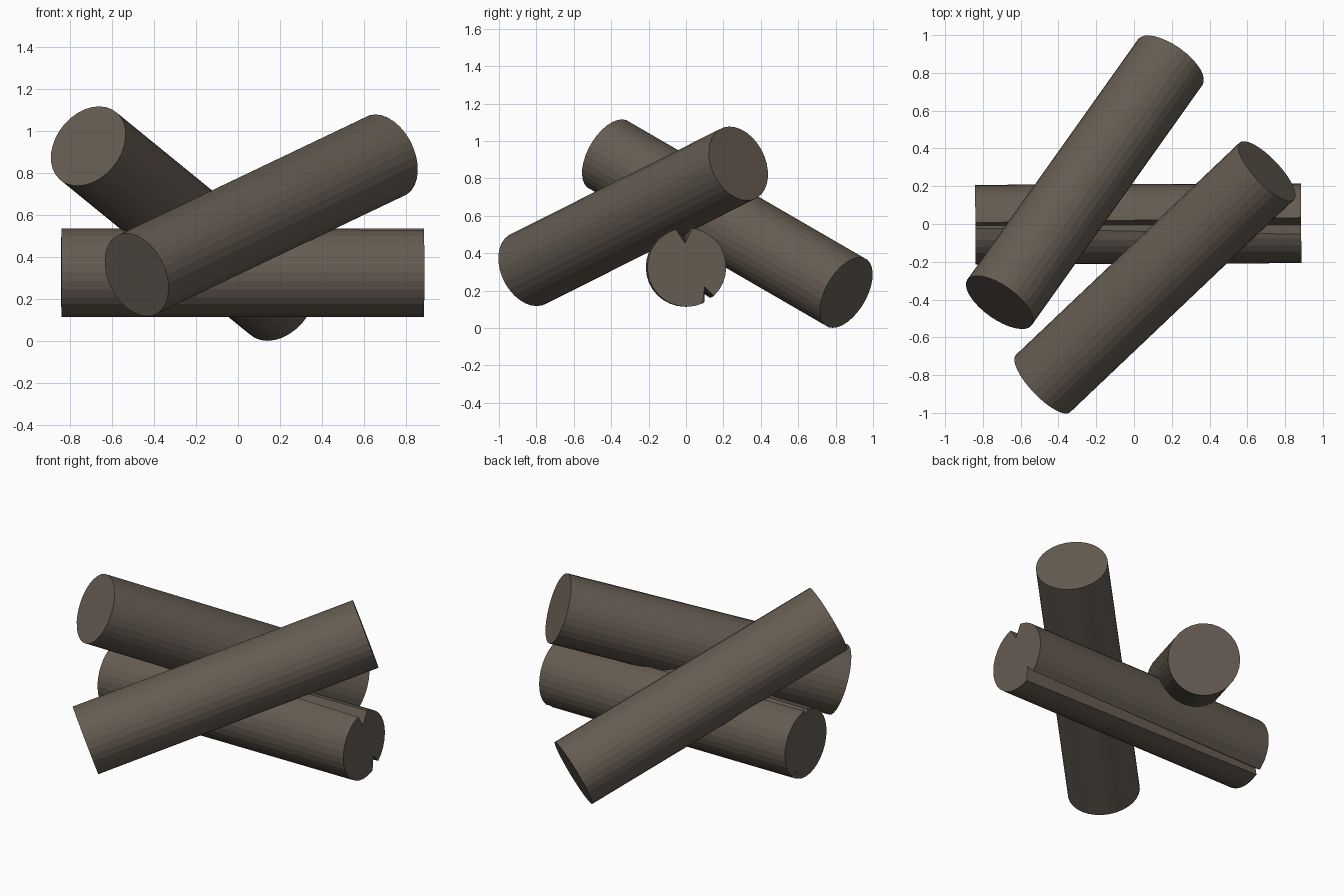
import bpy, bmesh, math
from mathutils import Vector

if "Cube" in bpy.data.objects:
    bpy.data.objects.remove(bpy.data.objects["Cube"])

bark = bpy.data.materials.new("dark_brown_bark")
bark.diffuse_color = (0.13, 0.107, 0.083, 1)
bark.use_nodes = True
bark.node_tree.nodes["Principled BSDF"].inputs["Base Color"].default_value = bark.diffuse_color
SIDES = 32


def ring(radius, cracks=()):
    """Cross-section; each crack = (wide start, wide end, start, end, apex angle, apex radius)."""
    pts = []
    for i in range(SIDES):
        a = 360 * i / SIDES
        if not any(c[0] - 3 < a < c[1] + 3 for c in cracks):
            pts.append((a, radius))
    for c in cracks:
        pts += [(c[2], radius), (c[4], c[5]), (c[3], radius)]
    pts.sort()
    return [(r * math.cos(math.radians(a)), r * math.sin(math.radians(a))) for a, r in pts]


def log(name, start, end, ring_a, ring_b):
    """Loft a closed log between two end cross-sections."""
    start, end = Vector(start), Vector(end)
    axis = (end - start).normalized()
    side = Vector((0, 0, 1)).cross(axis).normalized()
    up = axis.cross(side)
    bm = bmesh.new()
    a = [bm.verts.new(start + side * u + up * v) for u, v in ring_a]
    b = [bm.verts.new(end + side * u + up * v) for u, v in ring_b]
    n = len(a)
    for i in range(n):
        j = (i + 1) % n
        bm.faces.new((a[i], a[j], b[j], b[i]))
    bm.faces.new(a[::-1])
    bm.faces.new(b)
    bmesh.ops.recalc_face_normals(bm, faces=bm.faces)
    mesh = bpy.data.meshes.new(name)
    bm.to_mesh(mesh)
    bm.free()
    mesh.materials.append(bark)
    bpy.context.collection.objects.link(bpy.data.objects.new(name, mesh))


# Split bottom log: two cracks that narrow toward the left end
left_cracks = [(82, 106, 87, 95, 91, 0.175), (294, 313, 299, 309, 304, 0.165)]
right_cracks = [(82, 106, 82, 106, 94, 0.13), (294, 313, 294, 313, 326, 0.142)]
right_cracks[1] = (294, 313, 294, 313, 312.5, 0.142)
log("split_bottom_log", (-0.84, -0.004, 0.325), (0.885, 0.004, 0.325),
    ring(0.211, left_cracks), ring(0.211, right_cracks))

# Two plain logs leaning across it
log("rear_leaning_log", (-0.712, -0.415, 0.927), (0.192, 0.857, 0.19), ring(0.209), ring(0.209))
log("front_leaning_log", (-0.482, -0.845, 0.315), (0.703, 0.28, 0.88), ring(0.209), ring(0.209))
